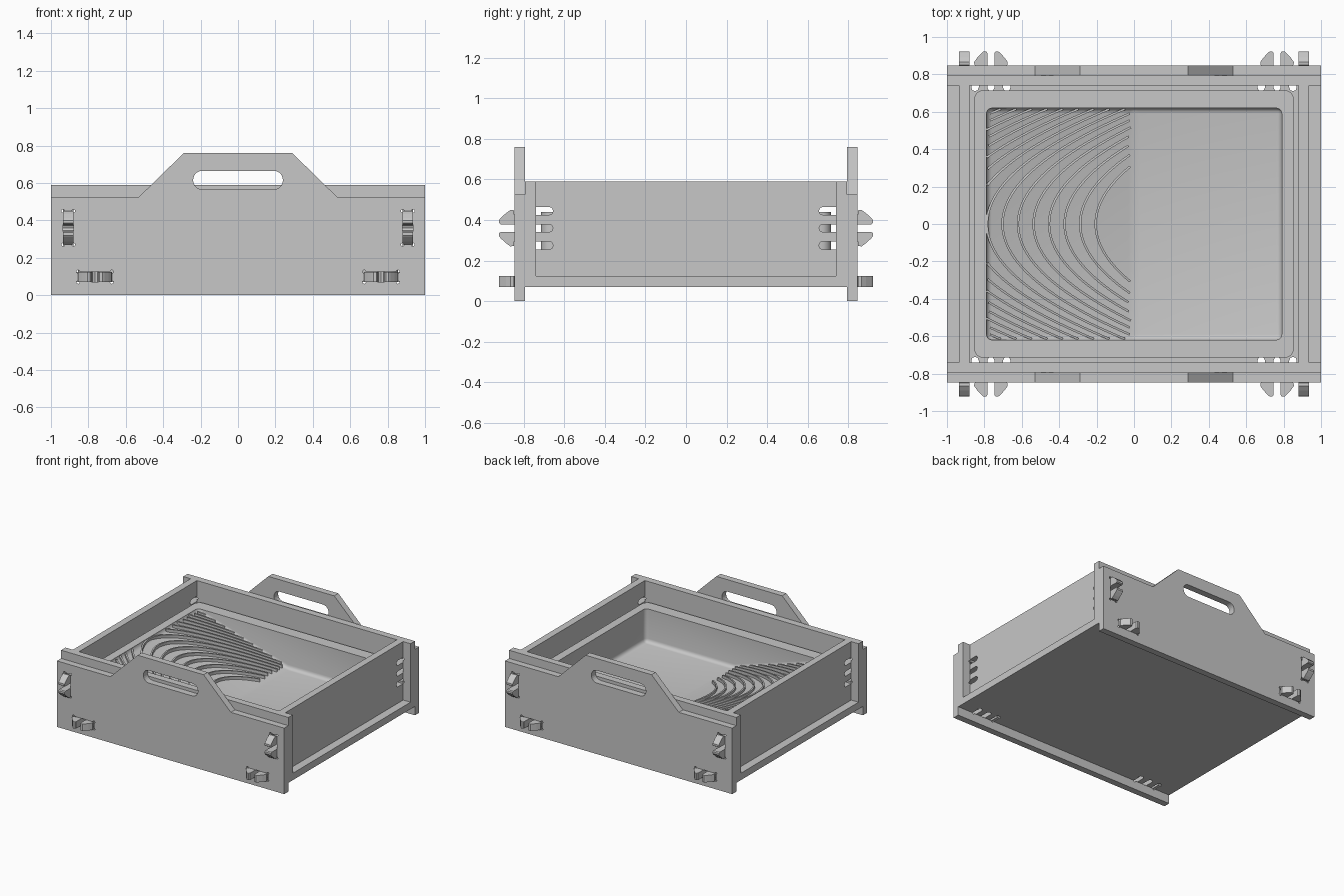
import bpy, bmesh
from math import sin, cos, pi

if "Cube" in bpy.data.objects:
    bpy.data.objects.remove(bpy.data.objects["Cube"])

grey = bpy.data.materials.new("plain grey")
grey.use_nodes = True
COLOUR = (0.57, 0.57, 0.57, 1)
grey.diffuse_color = COLOUR
grey.node_tree.nodes["Principled BSDF"].inputs["Base Color"].default_value = COLOUR

# How (u, v) outline points and depth d map to space
TO_SPACE = {"x": lambda u, v, d: (d, v, u),   # outline in z, y
            "y": lambda u, v, d: (u, d, v),   # outline in x, z
            "z": lambda u, v, d: (u, v, d)}   # outline in x, y


def finish(name, bm):
    bmesh.ops.recalc_face_normals(bm, faces=bm.faces)
    mesh = bpy.data.meshes.new(name)
    bm.to_mesh(mesh)
    bm.free()
    mesh.materials.append(grey)
    obj = bpy.data.objects.new(name, mesh)
    bpy.context.collection.objects.link(obj)
    return obj


def prism(name, axis, outlines, lo, hi):
    bm = bmesh.new()
    for pts in outlines:
        a, b = [[bm.verts.new(TO_SPACE[axis](u, v, d)) for u, v in pts] for d in (lo, hi)]
        bm.faces.new(a)
        bm.faces.new(b)
        for i in range(len(pts)):
            j = (i + 1) % len(pts)
            bm.faces.new((a[i], a[j], b[j], b[i]))
    return finish(name, bm)


def apply_modifiers(obj):
    bpy.context.view_layer.update()
    graph = bpy.context.evaluated_depsgraph_get()
    mesh = bpy.data.meshes.new_from_object(obj.evaluated_get(graph))
    obj.modifiers.clear()
    obj.data = mesh


def cut(obj, cutter):
    mod = obj.modifiers.new("cut", "BOOLEAN")
    mod.operation, mod.solver, mod.object = "DIFFERENCE", "EXACT", cutter
    apply_modifiers(obj)


def arc(u, v, r, start, sweep, steps=6):
    return [(u + r * cos(start + sweep * i / steps), v + r * sin(start + sweep * i / steps))
            for i in range(steps + 1)]


def rounded(w, h, r, cu=0, cv=0):
    return [p for k, (s, t) in enumerate([(1, 1), (-1, 1), (-1, -1), (1, -1)])
            for p in arc(cu + s * (w - r), cv + t * (h - r), r, k * pi / 2, pi / 2)]


def relieved_slot(w, h, cu, cv, r=0.009):
    return [p for k, (s, t) in enumerate([(1, 1), (-1, 1), (-1, -1), (1, -1)])
            for p in arc(cu + s * w, cv + t * h, r, (k - 1) * pi / 2, 1.5 * pi)]


# Snap tab: two hooked prongs separated by three round-ended slots
EDGE = 0.74


def snap_tab(c, slot):
    half = arc(-0.085, slot, 0.02, pi, pi, 4)
    half += [(-0.065, 0.847), (-0.088, 0.849), (-0.09, 0.866), (-0.073, 0.889), (-0.05, 0.914),
             (-0.04, 0.922), (-0.025, 0.922), (-0.019, 0.914)]
    half = [(-0.105, EDGE)] + half
    middle = arc(0, slot, 0.019, pi, pi, 4)
    return [(c + u, v) for u, v in half + middle + [(-u, v) for u, v in half[::-1]]]


def tabbed_board(u0, u1, centres, slot):
    top = [(u0, EDGE)] + [p for c in centres for p in snap_tab(c, slot)] + [(u1, EDGE)]
    return top + [(u, -v) for u, v in top[::-1]]


# Side walls and base
TAB_X, TAB_Z = 0.765, 0.36
prism("base_board", "z", [tabbed_board(-1, 1, (-TAB_X, TAB_X), 0.73)], 0.07, 0.125)
for side, s in (("left", 1), ("right", -1)):
    prism(side + "_wall", "x", [tabbed_board(0.125, 0.59, (TAB_Z,), 0.675)],
          *sorted((s * 0.88, s * 0.935)))

# Tab holes shared by every cross board, and the hand hold of the outer panels
holes = []
for s in (-1, 1):
    holes.append(relieved_slot(0.028, 0.09, s * 0.9075, TAB_Z))
    holes.append(relieved_slot(0.09, 0.028, s * TAB_X, 0.0975))
tab_cutter = prism("tab_cutter", "y", holes, -1.2, 1.2)
grip_cutter = prism("grip_cutter", "y", [rounded(0.24, 0.05, 0.049, 0, 0.615)], -1.2, 1.2)

# Outer end panels with raised handles, and inner end boards
half = [(1, 0), (1, 0.525), (0.53, 0.525), (0.29, 0.76)]
handle_panel = half + [(-x, z) for x, z in half[::-1]]
inner_board = [(-1, 0.07), (1, 0.07), (1, 0.59), (-1, 0.59)]
for end, s in (("front", -1), ("back", 1)):
    panel = prism(end + "_handle_panel", "y", [handle_panel], *sorted((s * 0.795, s * 0.847)))
    cut(panel, tab_cutter)
    cut(panel, grip_cutter)
    cut(prism(end + "_inner_board", "y", [inner_board], *sorted((s * EDGE, s * 0.795))), tab_cutter)
for cutter in (tab_cutter, grip_cutter):
    bpy.data.objects.remove(cutter)

# Tray block with a ramped well
RIM, FLOOR, RAMP_TOP, WELL_X, WELL_Y = 0.44, 0.175, 0.415, 0.79, 0.62
tray = prism("paint_tray", "z", [rounded(0.855, 0.715, 0.05)], 0.125, RIM)
well = prism("well_cutter", "y", [[(-WELL_X, RAMP_TOP), (0, FLOOR), (WELL_X, FLOOR),
                                   (WELL_X, 0.6), (-WELL_X, 0.6)]], -WELL_Y, WELL_Y)
bevel = well.modifiers.new("round", "BEVEL")
bevel.width, bevel.segments, bevel.limit_method = 0.03, 4, "NONE"
apply_modifiers(well)
cut(tray, well)
bpy.data.objects.remove(well)


# Curved wiping ridges on the ramp
def ramp(x):
    return FLOOR + (RAMP_TOP - FLOOR) * -x / WELL_X


bm = bmesh.new()
BEND, STEPS, THICK = 1.95, 100, 0.006
for i in range(17):
    vertex = -0.205 - 0.083 * i
    previous = None
    for k in range(STEPS + 1):
        y = 0.615 * (2 * k / STEPS - 1)
        x = vertex + BEND * y * y
        if not -0.79 < x < -0.01:
            previous = None
            continue
        slope = 2 * BEND * y
        n = (1 + slope * slope) ** 0.5
        ox, oy = THICK / n, -THICK * slope / n
        ring = [bm.verts.new((x + s * ox, max(-0.619, min(0.619, y + s * oy)), ramp(x) + h))
                for s, h in ((-1, -0.02), (1, -0.02), (1, 0.022), (-1, 0.022))]
        if previous:
            for a in range(4):
                b = (a + 1) % 4
                bm.faces.new((previous[a], previous[b], ring[b], ring[a]))
        previous = ring
bmesh.ops.delete(bm, geom=[v for v in bm.verts if not v.link_faces], context="VERTS")
bmesh.ops.holes_fill(bm, edges=[e for e in bm.edges if e.is_boundary], sides=4)
finish("tray_ridges", bm)

# Soft shading on the curved edges only
bpy.ops.object.select_all(action="DESELECT")
for name in ("paint_tray", "tray_ridges"):
    bpy.data.objects[name].select_set(True)
    bpy.context.view_layer.objects.active = bpy.data.objects[name]
bpy.ops.object.shade_smooth_by_angle(angle=0.6)
